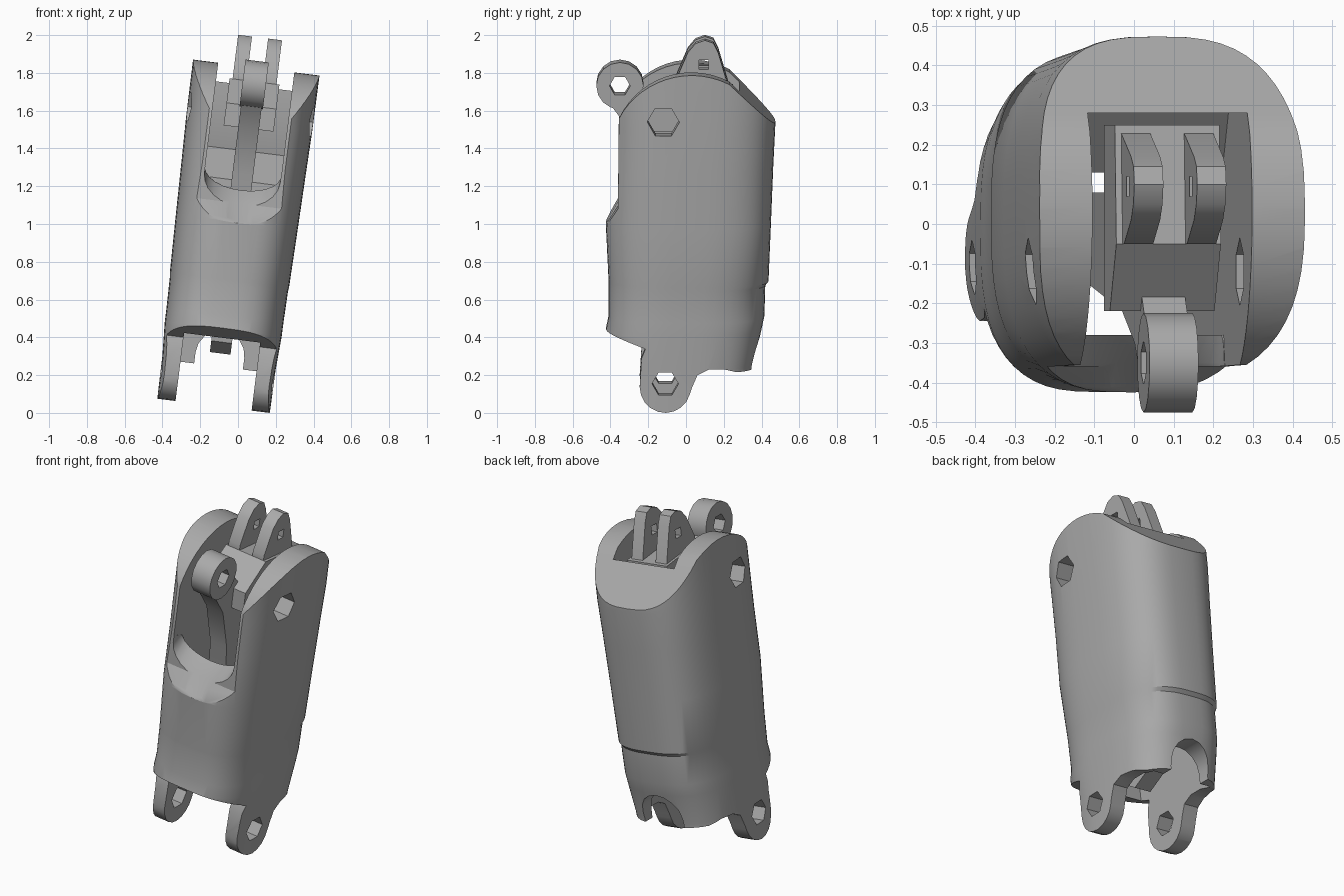
import bpy, bmesh, math
from mathutils import Matrix, Vector

cube = bpy.data.objects.get("Cube")
if cube:
    bpy.data.objects.remove(cube, do_unlink=True)

grey = bpy.data.materials.new("mid grey")
grey.use_nodes = True
grey.diffuse_color = (0.4, 0.4, 0.4, 1)
grey.node_tree.nodes["Principled BSDF"].inputs["Base Color"].default_value = (0.4, 0.4, 0.4, 1)


def loft(name, rings):
    """Closed solid skinned through rings of equal length."""
    bm = bmesh.new()
    loops = [[bm.verts.new(p) for p in ring] for ring in rings]
    n = len(loops[0])
    for a, b in zip(loops, loops[1:]):
        for i in range(n):
            j = (i + 1) % n
            bm.faces.new((a[i], a[j], b[j], b[i]))
    bm.faces.new(loops[0])
    bm.faces.new(loops[-1])
    bmesh.ops.recalc_face_normals(bm, faces=bm.faces)
    mesh = bpy.data.meshes.new(name)
    bm.to_mesh(mesh)
    bm.free()
    mesh.materials.append(grey)
    obj = bpy.data.objects.new(name, mesh)
    bpy.context.collection.objects.link(obj)
    return obj


def side_prism(name, pts, x0, x1):
    """Extrude a (y, z) outline across x."""
    return loft(name, [[(x, y, z) for y, z in pts] for x in (x0, x1)])


def arc(cy, cz, r, start, end, steps):
    angles = [math.radians(start + (end - start) * i / steps) for i in range(steps + 1)]
    return [(cy + r * math.cos(a), cz + r * math.sin(a)) for a in angles]


def disc(cy, cz, r, sides):
    return arc(cy, cz, r, 0, 360, sides)[:-1]


def select(obj):
    bpy.ops.object.select_all(action='DESELECT')
    obj.select_set(True)
    bpy.context.view_layer.objects.active = obj


def combine(obj, other, operation='DIFFERENCE'):
    mod = obj.modifiers.new("cut", 'BOOLEAN')
    mod.operation, mod.object, mod.solver = operation, other, 'EXACT'
    select(obj)
    bpy.ops.object.modifier_apply(modifier=mod.name)
    bpy.data.objects.remove(other, do_unlink=True)


# Outer shell: height, front, back, half width
sections = [
    (-0.05, -0.40, 0.34, 0.300), (0.25, -0.41, 0.36, 0.302),
    (0.43, -0.425, 0.40, 0.312), (0.50, -0.41, 0.415, 0.312),
    (0.67, -0.41, 0.42, 0.315), (0.69, -0.41, 0.437, 0.318),
    (1.00, -0.425, 0.45, 0.325), (1.30, -0.41, 0.462, 0.331),
    (1.52, -0.405, 0.473, 0.336), (1.95, -0.40, 0.47, 0.338)]


def shell_ring(z, front, back, half, n=56):
    ring = []
    for i in range(n):
        t = 2 * math.pi * i / n
        c, s = math.cos(t), math.sin(t)
        e = 2 / 2.9
        x = half * math.copysign(abs(c) ** e, c)
        y = (back - front) / 2 * math.copysign(abs(s) ** e, s)
        ring.append((x, y + (front + back) / 2, z))
    return ring


shell = loft("finger_shell", [shell_ring(*s) for s in sections])

# Trim to the side outline: rounded ears, sloped back, hinge lobes below
outline = (arc(0.03, 1.40, 0.425, 155, 62, 14)
           + [(0.49, 1.52), (0.49, 0.9), (0.42, 0.5), (0.36, 0.23), (0.27, 0.23),
              (0.20, 0.25), (0.12, 0.25), (0.06, 0.22), (0.03, 0.15)]
           + arc(-0.11, 0.155, 0.135, -15, -180, 9)
           + [(-0.235, 0.31), (-0.215, 0.36), (-0.44, 0.44), (-0.44, 0.97), (-0.36, 1.10)])
combine(shell, side_prism("trim", outline, -0.6, 0.6), 'INTERSECT')

# Hollow core with a shelf behind the lever
core = [(-0.28, -0.1), (-0.28, 1.25), (-0.6, 1.35), (-0.6, 2.1), (0.28, 2.1),
        (0.28, 1.55), (0.32, 1.38), (0.13, 1.22), (0.13, 0.55), (0.28, 0.45), (0.28, -0.1)]
combine(shell, side_prism("core", core, -0.203, 0.203))


# Scooped front lip
def scoop_ring(y, low, depth):
    pts = [(0.202 * math.sin(a), low + depth * (1 - math.cos(a)))
           for a in [math.pi * (i / 12 - 0.5) for i in range(13)]]
    return [(x, y, z) for x, z in pts + [(0.202, 1.6), (-0.202, 1.6)]]


combine(shell, loft("scoop", [scoop_ring(-0.50, 0.93, 0.24), scoop_ring(-0.41, 1.01, 0.2),
                              scoop_ring(-0.35, 1.10, 0.14), scoop_ring(-0.25, 1.20, 0.08)]))

# Arched notch low in the back
notch = arc(0, 0.29, 0.13, 0, 180, 8) + [(-0.13, -0.1), (0.13, -0.1)]
combine(shell, loft("notch", [[(x, y, z) for x, z in notch] for y in (0.2, 0.6)]))

# Hinge pin holes
for y, z, r in ((-0.12, 1.575, 0.085), (-0.11, 0.175, 0.07)):
    combine(shell, side_prism("pin_hole", disc(y, z, r, 6), -0.6, 0.6))

# Inner lever: stem, cross block, front eye and rear clevis
lever = side_prism("inner_lever", [(-0.42, 1.66), (-0.25, 1.72), (-0.16, 1.62), (0.08, 1.50),
                                   (0.08, 0.36), (-0.04, 0.30), (-0.13, 0.36), (-0.22, 1.25),
                                   (-0.30, 1.50)], -0.055, 0.055)
combine(lever, side_prism("block", [(-0.22, 1.50), (-0.22, 1.62), (-0.05, 1.75),
                                    (0.25, 1.72), (0.25, 1.50)], -0.133, 0.133), 'UNION')
combine(lever, side_prism("eye", disc(-0.35, 1.735, 0.125, 16), -0.062, 0.062), 'UNION')
combine(lever, side_prism("eye_hole", disc(-0.35, 1.735, 0.055, 6), -0.2, 0.2))
for side in (-1, 1):
    lug = side_prism("lug", [(-0.05, 1.60), (-0.05, 1.78), (0.01, 1.92), (0.05, 1.967),
                             (0.10, 1.985), (0.145, 1.97), (0.17, 1.92), (0.235, 1.70),
                             (0.235, 1.60)], side * 0.043, side * 0.117)
    combine(lever, lug, 'UNION')
combine(lever, side_prism("clevis_hole", [(0.07, 1.83), (0.12, 1.83), (0.12, 1.88),
                                          (0.07, 1.88)], -0.3, 0.3))

# Lean the whole assembly and set it on the floor
lean = Matrix.Rotation(math.radians(7.2), 4, 'Y') @ Matrix.Translation(Vector((-0.133, 0, 0)))
for obj in (shell, lever):
    obj.data.transform(lean)
low = min(v.co.z for v in shell.data.vertices)
for obj in (shell, lever):
    obj.data.transform(Matrix.Translation(Vector((0, 0, -low))))
    select(obj)
    bpy.ops.object.shade_smooth_by_angle(angle=math.radians(30))
